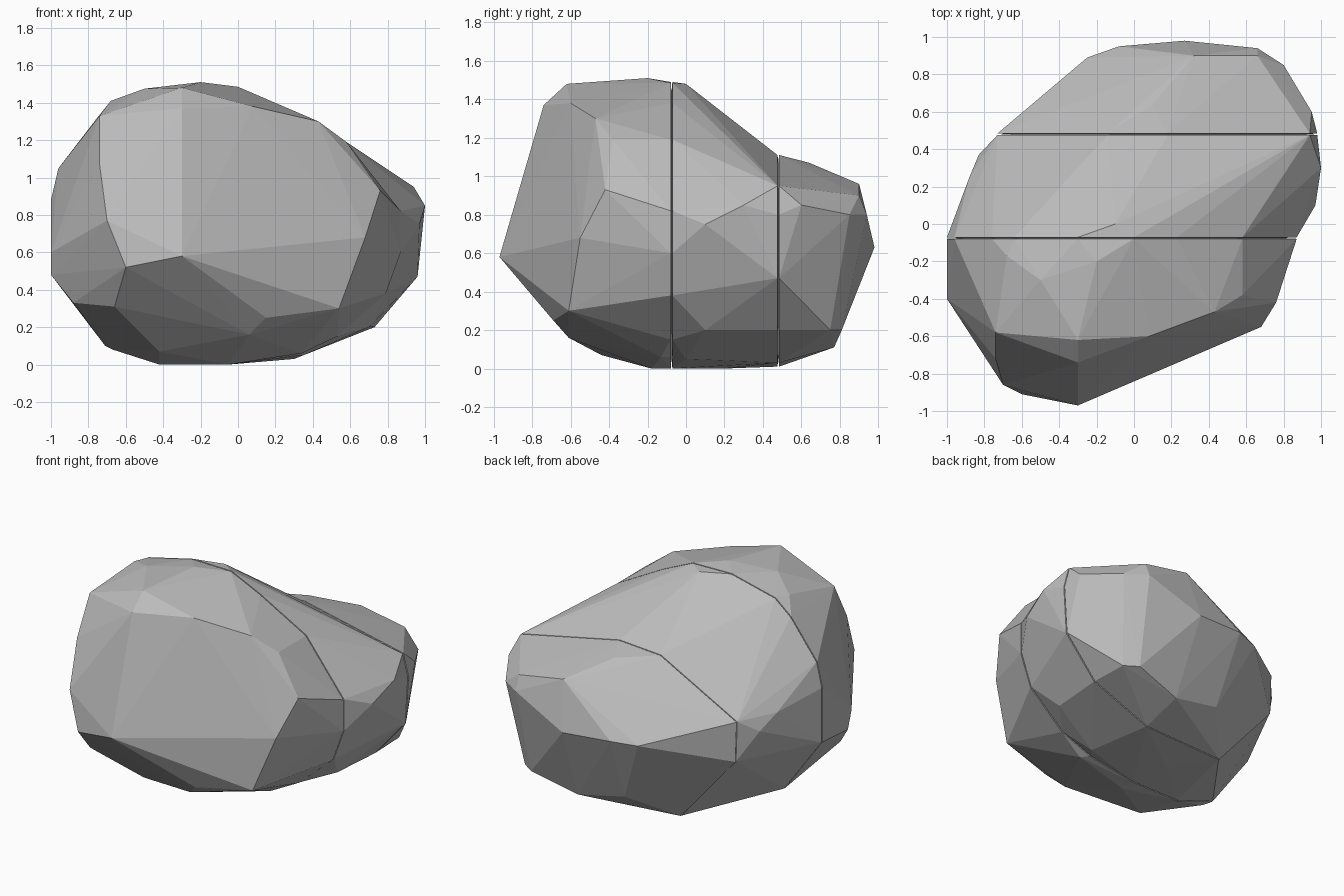
import bpy
import bmesh
from mathutils import Vector

# Remove the default cube
default_cube = bpy.data.objects.get("Cube")
if default_cube is not None:
    bpy.data.objects.remove(default_cube, do_unlink=True)

# Single stone colour
stone = bpy.data.materials.new("stone_grey")
stone.use_nodes = True
stone_colour = (0.5, 0.5, 0.5, 1.0)
stone.diffuse_color = stone_colour
principled = next(n for n in stone.node_tree.nodes if n.type == "BSDF_PRINCIPLED")
principled.inputs["Base Color"].default_value = stone_colour


def crack_side(y, offset, outline):
    """One lip of a crack: a rim set back by offset and an inner face at y."""
    rim = [Vector((x, y + offset, z)) for x, z in outline]
    centre = sum(rim, Vector()) / len(rim)
    inner = [centre.lerp(p, .92) - Vector((0, offset, 0)) for p in rim]
    return rim + inner


def faceted_chunk(name, points):
    """Wrap a convex faceted stone around its corner points."""
    bm = bmesh.new()
    corners = [bm.verts.new(Vector(p)) for p in points]
    bmesh.ops.convex_hull(bm, input=corners, use_existing_faces=False)
    loose = [v for v in bm.verts if not v.link_faces]
    bmesh.ops.delete(bm, geom=loose, context="VERTS")
    bmesh.ops.recalc_face_normals(bm, faces=bm.faces[:])
    mesh = bpy.data.meshes.new(name)
    bm.to_mesh(mesh)
    bm.free()
    mesh.materials.append(stone)
    chunk = bpy.data.objects.new(name, mesh)
    bpy.context.collection.objects.link(chunk)
    return chunk


# Outlines and depths of the two cracks that split the boulder
front_crack = [
    (-1, .88), (-1, .5), (-.71, .1), (-.42, 0), (-.05, 0), (.3, .06), (.53, .15),
    (.79, .38), (.87, .6), (.87, .82), (.58, 1.19), (.23, 1.38),
    (0, 1.485), (-.3, 1.49), (-.64, 1.41), (-.76, 1.31), (-.96, 1.05),
]
back_crack = [
    (-.73, .78), (-.72, .5), (-.3, .01), (.3, .03), (.73, .2),
    (.96, .47), (.98, .8), (.94, .95), (.18, 1.11), (-.14, 1.09),
]
front_y, back_y, lip = -.075, .48, .004

# Front chunk: ridge corners, then the underside and the crown
front_corners = [
    (-.74, -.58, 1.33), (-.74, -.72, 1.07), (-.7, -.86, .77), (-.6, -.91, .52),
    (-.3, -.97, .58), (-.3, -.74, 1.37), (-.3, -.62, 1.48), (.08, -.6, 1.38),
    (.43, -.47, 1.3), (.58, -.38, 1.19), (.76, -.42, .93), (.68, -.55, .68),
    (.54, -.61, .3), (.15, -.69, .25), (.06, -.61, .16), (-.66, -.69, .31),
    (-.67, -.12, .08), (-.42, -.44, .07), (-.05, -.18, 0), (.34, -.13, .06),
    (-.88, -.45, .33), (-1, -.4, .6), (-1, -.36, .48),
    (-.2, -.2, 1.51), (-.5, -.3, 1.475), (-.68, -.17, 1.41),
]
faceted_chunk("front_chunk", front_corners + crack_side(front_y, -lip, front_crack))

# Middle chunk: spans both cracks, bulging a little on each flank
flank_corners = [
    (-.95, .05, .75), (-.88, .25, .8), (-.83, .37, .7), (-.1, 0, 1.48),
    (1, .3, .85), (.97, .1, .75), (.7, .1, .2), (.35, 0, .05), (-.1, .2, 0),
]
faceted_chunk(
    "middle_chunk",
    flank_corners
    + crack_side(front_y, lip, front_crack)
    + crack_side(back_y, -lip, back_crack),
)

# Back chunk: low rounded end
back_corners = [
    (.1, .64, 1.07), (.32, .9, .96), (.66, .9, .9), (-.25, .89, .64),
    (-.08, .95, .65), (.27, .98, .63), (.66, .94, .8), (.8, .85, .8),
    (.95, .6, .85), (.88, .55, .4), (.72, .75, .2), (.63, .81, .2),
    (.3, .77, .11), (-.05, .75, .18),
]
faceted_chunk("back_chunk", back_corners + crack_side(back_y, lip, back_crack))
